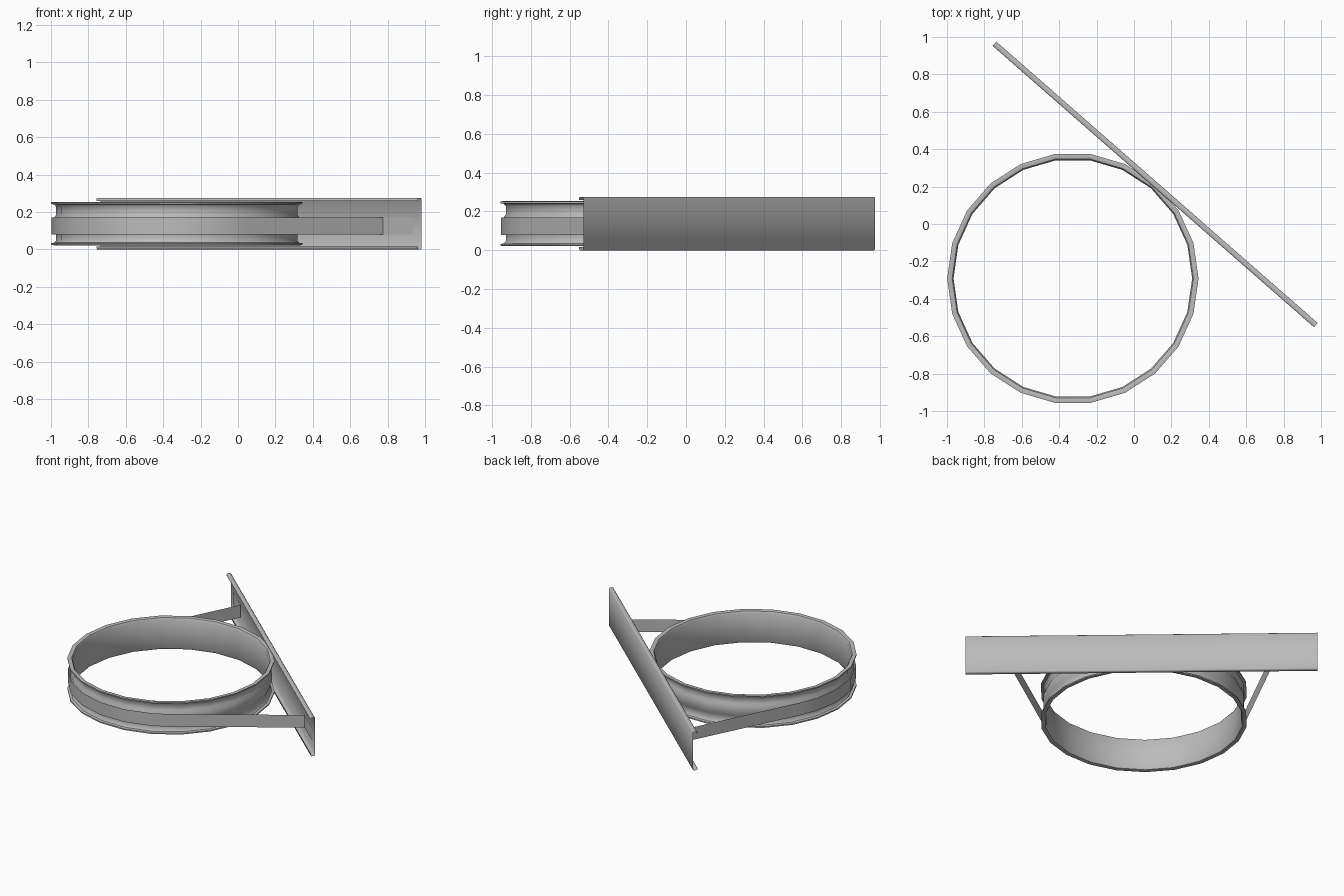
import bpy, bmesh, math
from mathutils import Vector

old = bpy.data.objects.get("Cube")
if old:
    bpy.data.objects.remove(old, do_unlink=True)

steel = bpy.data.materials.new("grey_steel")
steel.use_nodes = True
GREY = (0.5, 0.5, 0.5, 1)
steel.diffuse_color = GREY
steel.node_tree.nodes["Principled BSDF"].inputs["Base Color"].default_value = GREY

SIDES = 22
MID = 0.1375
CENTRE = Vector((-0.327, -0.291, 0))
FACING = math.radians(48.8)
NORMAL = Vector((math.cos(FACING), math.sin(FACING), 0))
ALONG = Vector((NORMAL.y, -NORMAL.x, 0))
UP = Vector((0, 0, 1))


def loft(name, rows, close_rows=False, close_cols=False, angle=40):
    """Skin a grid of points with quads."""
    bm = bmesh.new()
    grid = [[bm.verts.new(p) for p in row] for row in rows]
    n, m = len(grid), len(grid[0])
    for i in range(n if close_rows else n - 1):
        for j in range(m if close_cols else m - 1):
            a, b = grid[i], grid[(i + 1) % n]
            k = (j + 1) % m
            bm.faces.new((a[j], b[j], b[k], a[k]))
    bmesh.ops.recalc_face_normals(bm, faces=bm.faces)
    mesh = bpy.data.meshes.new(name)
    bm.to_mesh(mesh)
    bm.free()
    mesh.materials.append(steel)
    obj = bpy.data.objects.new(name, mesh)
    bpy.context.collection.objects.link(obj)
    bpy.ops.object.select_all(action='DESELECT')
    obj.select_set(True)
    bpy.context.view_layer.objects.active = obj
    bpy.ops.object.shade_smooth_by_angle(angle=math.radians(angle))
    return obj


def mirrored(half):
    """Reflect an open half profile (offset, height) below the middle."""
    return half + [(d, -h) for d, h in reversed(half)]


def around(angle, radius):
    return CENTRE + Vector((math.cos(angle), math.sin(angle), 0)) * radius


# Clamp ring: plain inner wall, rolled lips, raised bead on the outside
ring_half = [(0.638, 0.1), (0.645, 0.112), (0.658, 0.116), (0.672, 0.114),
             (0.672, 0.105), (0.655, 0.102), (0.645, 0.09), (0.645, 0.048),
             (0.655, 0.033)]
ring_profile = mirrored(ring_half)
step = math.tau / SIDES
loft("clamp_ring",
     [[around(i * step, r) + UP * (MID + h) for r, h in ring_profile]
      for i in range(SIDES)], close_rows=True, close_cols=True)

# Backing rail: shallow channel with returned lips towards the ring
rail_half = [(0.653, 0.121), (0.653, 0.133), (0.659, 0.1375),
             (0.677, 0.1375), (0.683, 0.131)]
loft("backing_rail",
     [[CENTRE + ALONG * t + NORMAL * d + UP * (MID + h)
       for d, h in mirrored(rail_half)] for t in (-1.142, 1.142)], angle=60)

# Strap: thin band around the far side of the ring, with end tabs on the rail
STRAP_R, FOOT, TAB, REACH = 0.669, 0.87, 1.083, 0.679
spread = math.atan2(FOOT, REACH) + math.acos(STRAP_R / math.hypot(FOOT, REACH))
first, last = FACING + spread, FACING + math.tau - spread
corners = [i * step for i in range(2 * SIDES) if first < i * step < last]
arc = [around(a, STRAP_R) for a in [first] + corners + [last]]


def foot(t):
    return CENTRE + ALONG * t + NORMAL * REACH


path = [foot(-TAB), foot(-FOOT)] + arc + [foot(FOOT), foot(TAB)]
loft("strap", [[p + UP * z for z in (0.08, 0.17)] for p in path])
